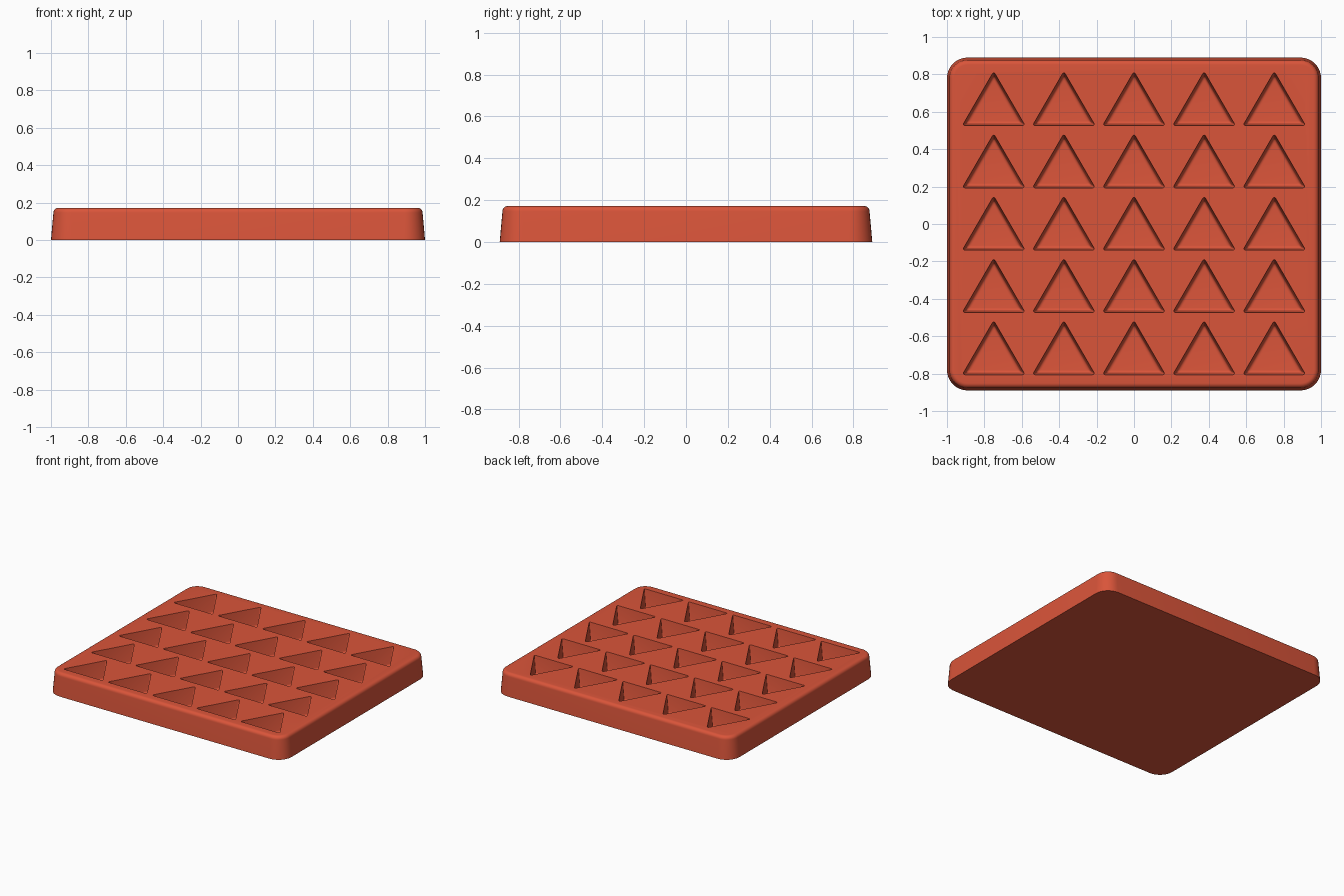
import bpy, bmesh, math
from mathutils import Vector

cube = bpy.data.objects.get("Cube")
if cube:
    bpy.data.objects.remove(cube, do_unlink=True)

HALF_X, HALF_Y, HEIGHT = 1.0, 0.89, 0.172
FLOOR = 0.035

red = bpy.data.materials.new("brick_red")
red.use_nodes = True
colour = (0.70, 0.09, 0.042, 1)
red.diffuse_color = colour
bsdf = red.node_tree.nodes["Principled BSDF"]
bsdf.inputs["Base Color"].default_value = colour
bsdf.inputs["Roughness"].default_value = 0.6


def arc(centre, radius, start, end, steps):
    return [Vector((centre[0] + radius * math.cos(a), centre[1] + radius * math.sin(a)))
            for a in (start + (end - start) * i / steps for i in range(steps + 1))]


def rounded_rect(inset, radius=0.11, steps=8):
    cx, cy = HALF_X - radius, HALF_Y - radius
    outline = []
    for k, (sx, sy) in enumerate([(1, 1), (-1, 1), (-1, -1), (1, -1)]):
        start = k * math.pi / 2
        outline += arc((sx * cx, sy * cy), radius - inset, start, start + math.pi / 2, steps)
    return outline


def rounded_triangle(half_width=0.168, height=0.29, radius=0.008, steps=4):
    """Outline around its incentre; also returns the inradius and incentre height."""
    side = math.hypot(half_width, height)
    inradius = half_width * height / (half_width + side)
    shrink = 1 - radius / inradius
    slope = math.atan2(half_width, height)
    corners = [(half_width, -inradius, -math.pi / 2, slope),
               (0, height - inradius, slope, math.pi - slope),
               (-half_width, -inradius, math.pi - slope, 1.5 * math.pi)]
    outline = []
    for x, y, start, end in corners:
        outline += arc((x * shrink, y * shrink), radius, start, end, steps)
    return outline, inradius


def loft(bm, rings):
    """Skin a stack of equal outlines, given bottom to top, and cap both ends."""
    loops = [[bm.verts.new((p.x, p.y, z)) for p in ring] for ring, z in rings]
    n = len(loops[0])
    for low, high in zip(loops, loops[1:]):
        for i in range(n):
            j = (i + 1) % n
            bm.faces.new((low[i], low[j], high[j], high[i]))
    bm.faces.new(loops[0][::-1])
    bm.faces.new(loops[-1])


def make_object(name, bm):
    bmesh.ops.recalc_face_normals(bm, faces=bm.faces)
    mesh = bpy.data.meshes.new(name)
    bm.to_mesh(mesh)
    bm.free()
    mesh.materials.append(red)
    obj = bpy.data.objects.new(name, mesh)
    bpy.context.collection.objects.link(obj)
    return obj


# Tapered tray body with a rounded top edge
fillet, taper = 0.026, 0.013
rings = [(rounded_rect(0), 0)]
for i in range(7):
    a = i / 6 * math.pi / 2
    rings.append((rounded_rect(taper + fillet * (1 - math.cos(a))),
                  HEIGHT - fillet + fillet * math.sin(a)))
bm = bmesh.new()
loft(bm, rings)
tray = make_object("mould_tray", bm)

# Triangular pockets, slightly tapered and rounded at the floor
outline, inradius = rounded_triangle()
levels = []
floor_round = 0.014
for i in range(5):
    a = i / 4 * math.pi / 2
    levels.append((0.010 + floor_round * (1 - math.sin(a)),
                   FLOOR + floor_round * (1 - math.cos(a))))
levels += [(0, HEIGHT), (0, HEIGHT + 0.05)]
bm = bmesh.new()
for col in range(-2, 3):
    for row in range(-2, 3):
        centre = Vector((col * 0.375, row * 0.333 - 0.14 + inradius))
        loft(bm, [([centre + p * (1 - inset / inradius) for p in outline], z)
                  for inset, z in levels])
cutter = make_object("pocket_cutter", bm)
cutter.hide_render = True

# Cut the pockets
cut = tray.modifiers.new("pockets", 'BOOLEAN')
cut.operation = 'DIFFERENCE'
cut.solver = 'EXACT'
cut.object = cutter
for o in bpy.context.selected_objects:
    o.select_set(False)
tray.select_set(True)
bpy.context.view_layer.objects.active = tray
bpy.ops.object.modifier_apply(modifier=cut.name)
bpy.data.objects.remove(cutter, do_unlink=True)
bpy.ops.object.shade_smooth_by_angle(angle=math.radians(35))
